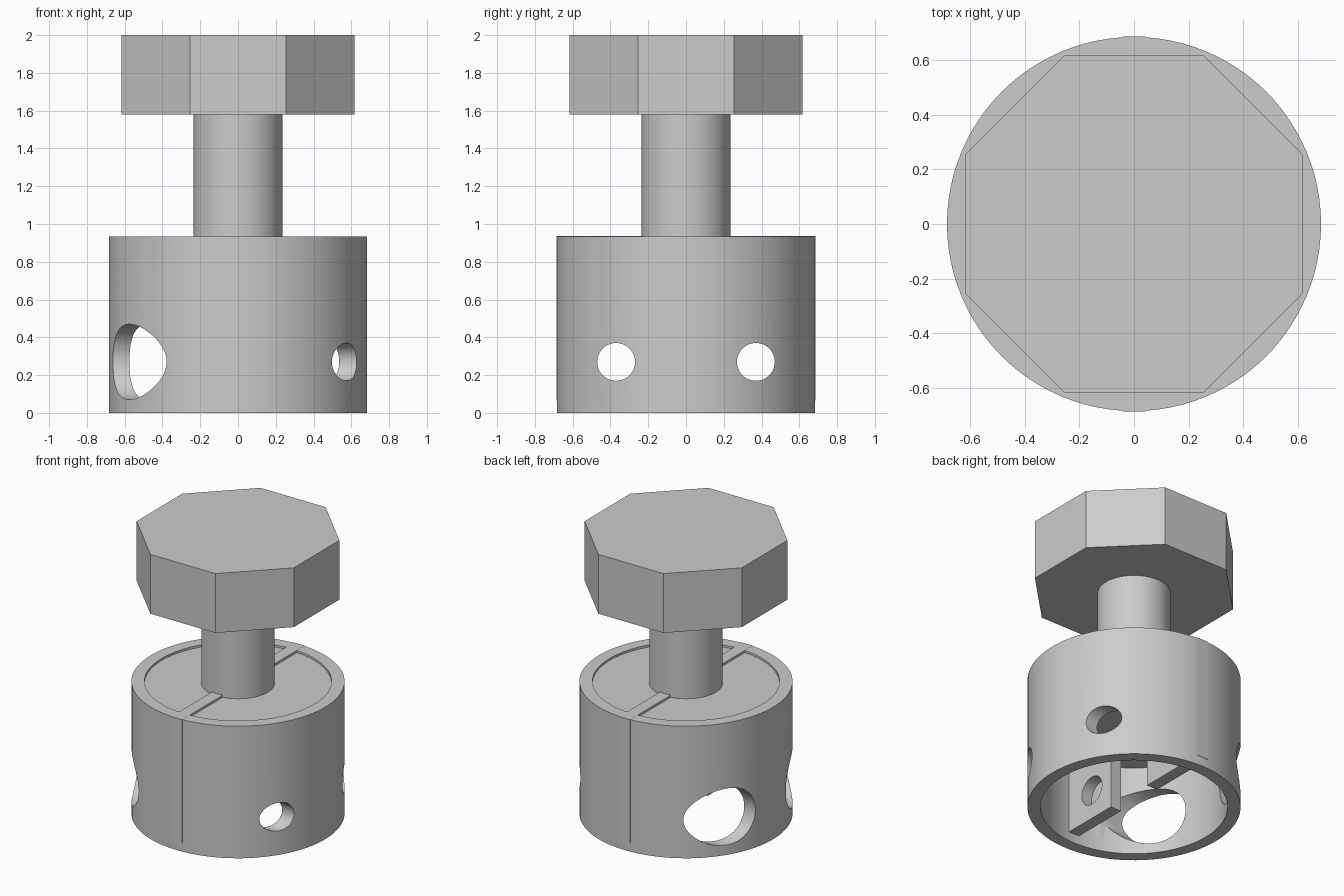
import bpy
import bmesh
import math
from mathutils import Matrix, Vector

cube = bpy.data.objects.get("Cube")
if cube:
    bpy.data.objects.remove(cube, do_unlink=True)

# Single plain grey
grey = bpy.data.materials.new("plain_grey")
grey.use_nodes = True
colour = (0.6, 0.6, 0.6, 1)
grey.diffuse_color = colour
grey.node_tree.nodes["Principled BSDF"].inputs["Base Color"].default_value = colour


def add_object(name, bm):
    bmesh.ops.recalc_face_normals(bm, faces=bm.faces)
    mesh = bpy.data.meshes.new(name)
    bm.to_mesh(mesh)
    bm.free()
    mesh.materials.append(grey)
    obj = bpy.data.objects.new(name, mesh)
    bpy.context.collection.objects.link(obj)
    return obj


def select(obj):
    bpy.ops.object.select_all(action="DESELECT")
    obj.select_set(True)
    bpy.context.view_layer.objects.active = obj


def smooth(obj):
    select(obj)
    bpy.ops.object.shade_smooth_by_angle(angle=math.radians(30))


def prism(name, radius, z0, z1, sides, turn=0):
    bm = bmesh.new()
    place = Matrix.Translation((0, 0, (z0 + z1) / 2)) @ Matrix.Rotation(turn, 4, "Z")
    bmesh.ops.create_cone(bm, cap_ends=True, segments=sides, radius1=radius,
                          radius2=radius, depth=z1 - z0, matrix=place)
    return add_object(name, bm)


def lathe(name, profile, steps):
    bm = bmesh.new()
    verts = [bm.verts.new((r, 0, z)) for r, z in profile]
    edges = [bm.edges.new((v, verts[i - 1])) for i, v in enumerate(verts)]
    bmesh.ops.spin(bm, geom=verts + edges, cent=(0, 0, 0), axis=(0, 0, 1),
                   angle=math.tau, steps=steps, use_merge=True)
    bmesh.ops.remove_doubles(bm, verts=bm.verts, dist=1e-5)
    return add_object(name, bm)


def drill(obj, radius, x0, x1, y):
    """Cut a round hole running along x."""
    bm = bmesh.new()
    place = Matrix.Translation(((x0 + x1) / 2, y, HOLE_Z)) @ Matrix.Rotation(math.pi / 2, 4, "Y")
    bmesh.ops.create_cone(bm, cap_ends=True, segments=48, radius1=radius,
                          radius2=radius, depth=x1 - x0, matrix=place)
    cutter = add_object("hole_cutter", bm)
    cutter.hide_render = True
    cut = obj.modifiers.new("hole", "BOOLEAN")
    cut.operation = "DIFFERENCE"
    cut.solver = "EXACT"
    cut.object = cutter
    select(obj)
    bpy.ops.object.modifier_apply(modifier=cut.name)
    bpy.data.objects.remove(cutter, do_unlink=True)


HOLE_Z, HOLE_Y = 0.27, 0.37
TOP, OUTER, INNER = 0.935, 0.684, 0.6

# Octagonal head and round stem
prism("octagonal_head", 0.616 / math.cos(math.pi / 8), 1.58, 2.0, 8, math.pi / 8)
smooth(prism("stem", 0.235, 0.9, 1.58, 64))

# Open cup wall: small holes on one side, large holes on the other
wall = lathe("cup_wall", [(OUTER, 0), (OUTER, TOP), (INNER, TOP), (INNER, 0)], 96)
for side in (-1, 1):
    drill(wall, 0.1, 0.2, 1, side * HOLE_Y)
    drill(wall, 0.2, -1, -0.2, side * HOLE_Y)
smooth(wall)

# Thick lid, slightly sunk below the rim
smooth(prism("cup_lid", INNER, 0.635, TOP - 0.015, 96))

# Two upright fins set through the wall and lid, each with a small hole
for side, label in ((-1, "front"), (1, "back")):
    low, high = Vector((-0.042, 0.18, 0.065)), Vector((0.042, 0.686, TOP + 0.001))
    size, middle = high - low, (low + high) / 2
    middle.y *= side
    bm = bmesh.new()
    bmesh.ops.create_cube(bm, size=1, matrix=Matrix.Translation(middle) @ Matrix.Diagonal((*size, 1)))
    fin = add_object(label + "_fin", bm)
    drill(fin, 0.1, -0.2, 0.2, side * HOLE_Y)
    smooth(fin)
